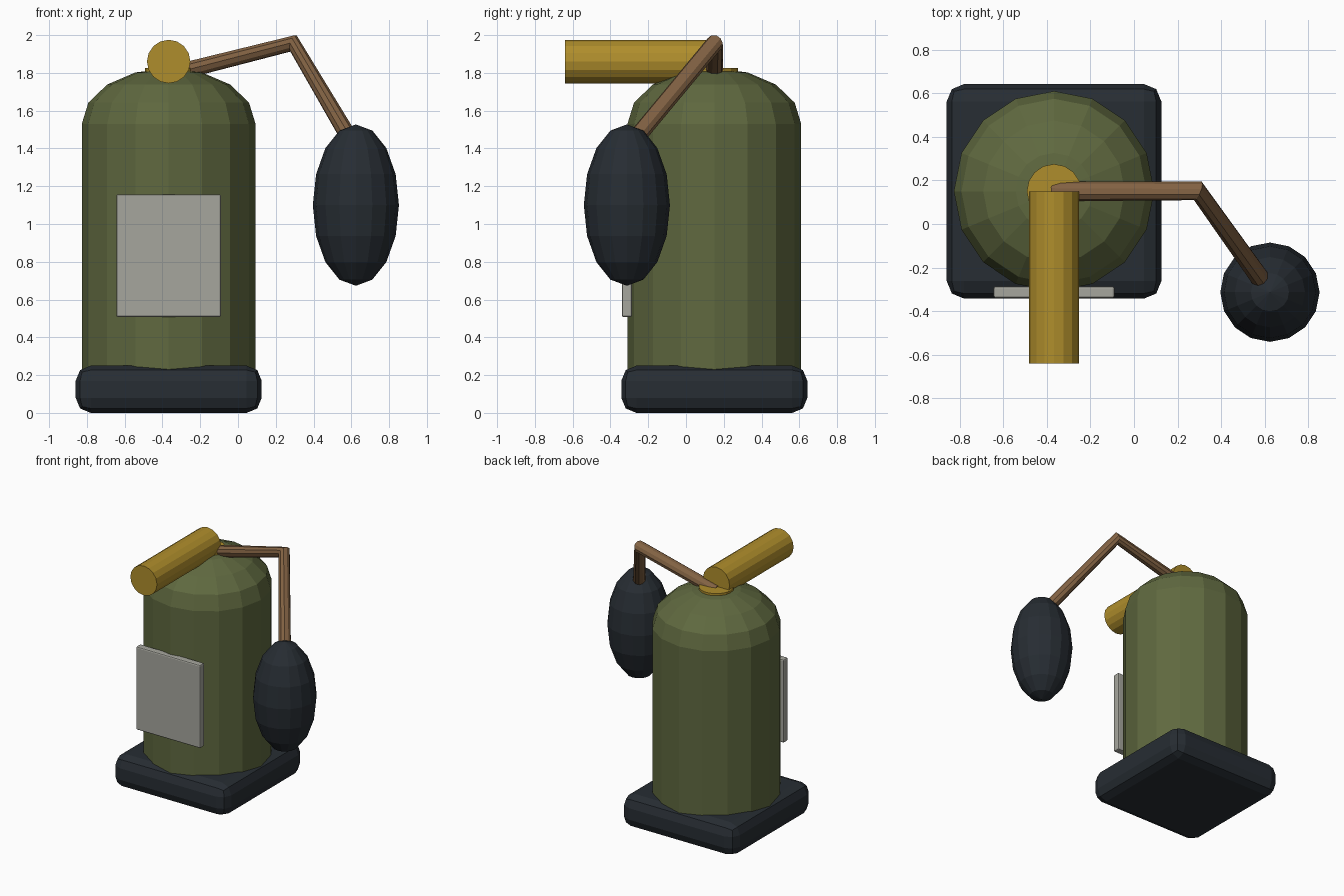
import bpy, bmesh
from math import sin, cos, pi, radians

if "Cube" in bpy.data.objects:
    bpy.data.objects.remove(bpy.data.objects["Cube"])

CX, CY = -0.367, 0.15      # tank axis


def material(name, rgb):
    m = bpy.data.materials.new(name)
    m.diffuse_color = (*rgb, 1)
    m.use_nodes = True
    m.node_tree.nodes["Principled BSDF"].inputs["Base Color"].default_value = m.diffuse_color
    return m


OLIVE = material("olive", (0.115, 0.14, 0.05))
RUBBER = material("rubber", (0.02, 0.026, 0.033))
BRASS = material("brass", (0.43, 0.27, 0.025))
COPPER = material("copper", (0.22, 0.12, 0.055))
PAPER = material("paper", (0.38, 0.38, 0.34))


def finish(name, mat):
    ob = bpy.context.object
    ob.name = ob.data.name = name
    ob.data.materials.append(mat)
    return ob


def box(name, centre, size, bevel, segments, mat):
    bpy.ops.mesh.primitive_cube_add(size=1, location=centre)
    ob = finish(name, mat)
    ob.scale = size
    bpy.ops.object.transform_apply(location=False, rotation=False, scale=True)
    mod = ob.modifiers.new("bevel", "BEVEL")
    mod.width, mod.segments = bevel, segments
    return ob


def cylinder(name, centre, radius, depth, mat, rot=(0, 0, 0)):
    bpy.ops.mesh.primitive_cylinder_add(vertices=16, radius=radius, depth=depth,
                                        location=centre, rotation=rot)
    return finish(name, mat)


def lathe(name, profile, centre, mat, sides=16):
    bm = bmesh.new()
    rings = [[bm.verts.new((r * cos(2 * pi * i / sides), r * sin(2 * pi * i / sides), z))
              for i in range(sides)] for r, z in profile]
    for a, b in zip(rings, rings[1:]):
        for i in range(sides):
            j = (i + 1) % sides
            bm.faces.new((a[i], a[j], b[j], b[i]))
    bm.faces.new(rings[0][::-1])
    bm.faces.new(rings[-1])
    mesh = bpy.data.meshes.new(name)
    bm.to_mesh(mesh)
    bm.free()
    mesh.materials.append(mat)
    ob = bpy.data.objects.new(name, mesh)
    ob.location = centre
    bpy.context.collection.objects.link(ob)
    return ob


# Square foot with rounded edges
box("base", (CX, CY, 0.125), (0.985, 0.985, 0.25), 0.08, 2, RUBBER)

# Tank: straight wall and a flattened dome
dome = [(0.46 * cos(radians(a)), 1.53 + 0.295 * sin(radians(a)))
        for a in (0, 22.5, 45, 67.5)]
lathe("tank", [(0.46, 0.15)] + dome + [(0.01, 1.822)], (CX, CY, 0), OLIVE)

# Front label plate
box("label_plate", (-0.367, -0.313, 0.832), (0.555, 0.054, 0.65), 0.01, 2, PAPER)

# Collar on the dome and the spray nozzle pointing forward
cylinder("collar", (CX, CY, 1.80), 0.125, 0.05, BRASS)
cylinder("nozzle", (CX, -0.245, 1.86), 0.115, 0.79, BRASS, (radians(90), 0, 0))

# Bent hose to the squeeze bulb
curve = bpy.data.curves.new("hose", "CURVE")
curve.dimensions = "3D"
curve.bevel_depth = 0.046
curve.bevel_resolution = 3
curve.use_fill_caps = True
path = [(-0.37, 0.15, 1.79), (0.293, 0.152, 1.957), (0.622, -0.31, 1.40)]
spline = curve.splines.new("POLY")
spline.points.add(len(path) - 1)
for p, co in zip(spline.points, path):
    p.co = (*co, 1)
hose = bpy.data.objects.new("hose", curve)
bpy.context.collection.objects.link(hose)
curve.materials.append(COPPER)
bpy.ops.object.select_all(action="DESELECT")
hose.select_set(True)
bpy.context.view_layer.objects.active = hose
bpy.ops.object.convert(target="MESH")
for f in bpy.context.object.data.polygons:
    f.use_smooth = False

# Squeeze bulb
bpy.ops.mesh.primitive_uv_sphere_add(segments=16, ring_count=8, radius=1,
                                     location=(0.624, -0.313, 1.10))
bulb = finish("squeeze_bulb", RUBBER)
bulb.scale = (0.228, 0.228, 0.427)
bpy.ops.object.transform_apply(location=False, rotation=False, scale=True)
